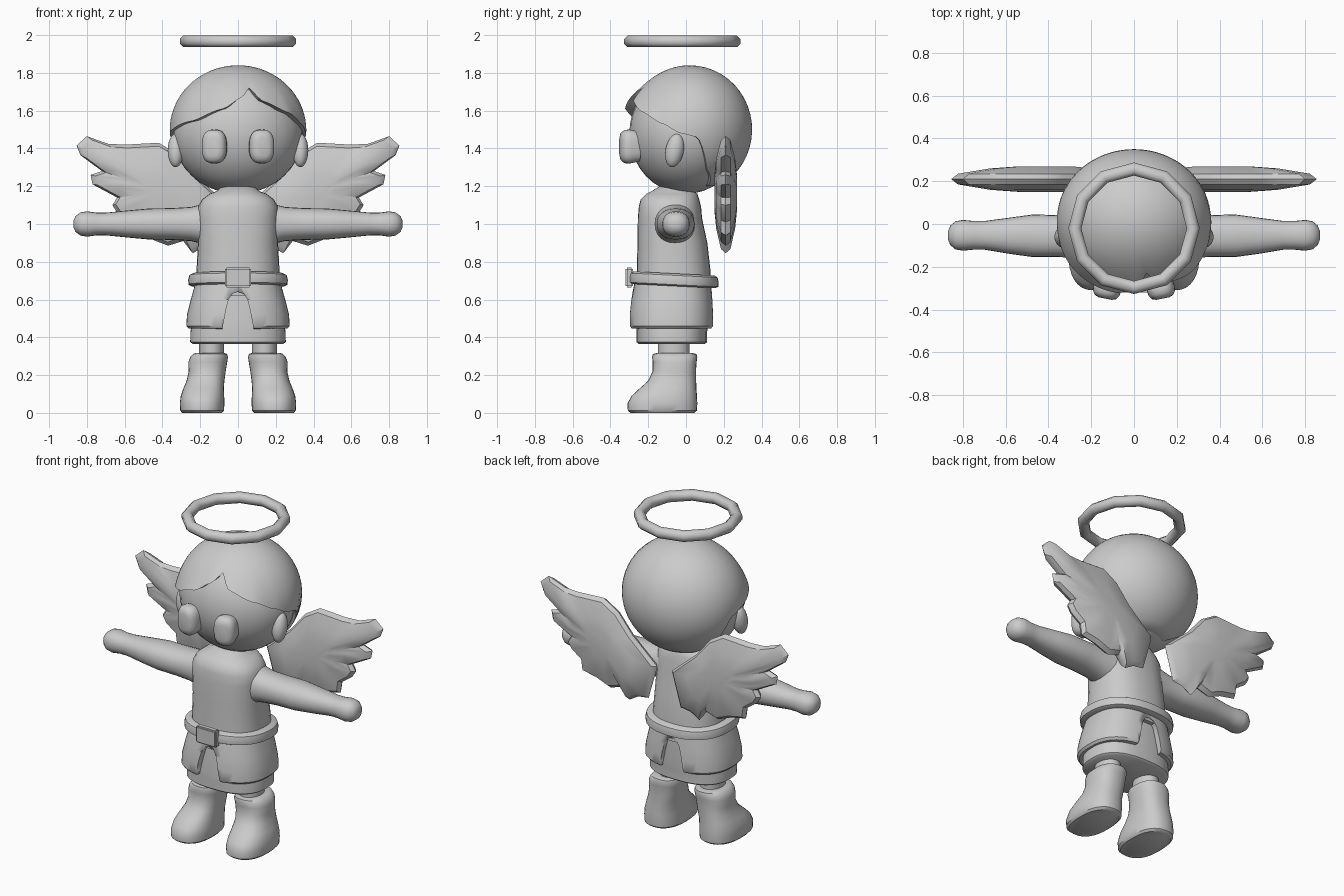
import bpy, bmesh
from math import sin, cos, pi, acos, radians
from mathutils import Matrix, Vector

if "Cube" in bpy.data.objects:
    bpy.data.objects.remove(bpy.data.objects["Cube"])


def finish(bm, name, mirror=False, angle=40):
    bmesh.ops.recalc_face_normals(bm, faces=bm.faces)
    me = bpy.data.meshes.new(name)
    bm.to_mesh(me)
    bm.free()
    ob = bpy.data.objects.new(name, me)
    bpy.context.collection.objects.link(ob)
    bpy.ops.object.select_all(action='DESELECT')
    ob.select_set(True)
    bpy.context.view_layer.objects.active = ob
    bpy.ops.object.shade_smooth_by_angle(angle=radians(angle))
    if mirror:
        ob.modifiers.new("mirror", 'MIRROR')
    return ob


def skin(bm, rows, cap=True):
    """Bridge closed rows of points with quads."""
    vs = [[bm.verts.new(p) for p in r] for r in rows]
    for a, b in zip(vs, vs[1:]):
        for i in range(len(a)):
            j = (i + 1) % len(a)
            bm.faces.new((a[i], a[j], b[j], b[i]))
    if cap:
        bm.faces.new(vs[0])
        bm.faces.new(vs[-1])
    return bm


def loft(name, rings, axis='z', power=2.0, n=32, slope=0, mirror=False, mat=None):
    """Rings are (t, centre u, centre v, radius u, radius v) along an axis."""
    rows = []
    for t, cu, cv, ru, rv in rings:
        row = []
        for k in range(n):
            c, s = cos(2 * pi * k / n), sin(2 * pi * k / n)
            u = cu + ru * abs(c) ** (2 / power) * (1 if c > 0 else -1)
            v = cv + rv * abs(s) ** (2 / power) * (1 if s > 0 else -1)
            row.append({'z': (u, v, t + slope * v), 'x': (t, u, v), 'y': (u, t, v)}[axis])
        rows.append(row)
    bm = skin(bmesh.new(), rows)
    if mat:
        bm.transform(mat)
    return finish(bm, name, mirror)


def ball(name, loc, radii, rot=0, mirror=False):
    bm = bmesh.new()
    m = Matrix.Translation(loc) @ Matrix.Rotation(rot, 4, 'X') @ Matrix.Diagonal((*radii, 1))
    bmesh.ops.create_uvsphere(bm, u_segments=32, v_segments=20, radius=1, matrix=m)
    return finish(bm, name, mirror)


# Halo: low-sided ring
rows = []
for i in range(13):
    a = 2 * pi * (i % 12) / 12
    rows.append([((0.277 + 0.033 * cos(b)) * sin(a), -0.02 + (0.277 + 0.033 * cos(b)) * cos(a),
                  1.967 + 0.033 * sin(b)) for b in (2 * pi * k / 8 + pi / 8 for k in range(8))])
bm = skin(bmesh.new(), rows, cap=False)
bmesh.ops.remove_doubles(bm, verts=bm.verts, dist=1e-4)
finish(bm, "halo", angle=50)

# Head, ears and eyes
ball("head", (0, 0, 1.48), (0.345, 0.30, 0.32))
ball("ear", (0.33, -0.06, 1.39), (0.042, 0.048, 0.09), rot=-0.2, mirror=True)
loft("eye", [(-0.05, 0, 0, 0.03, 0.05), (-0.043, 0, 0, 0.05, 0.073), (-0.025, 0, 0, 0.063, 0.088),
             (0, 0, 0, 0.066, 0.09), (0.05, 0, 0, 0.06, 0.08)], 'y', 2.7, mirror=True,
     mat=Matrix.Translation((0.125, -0.30, 1.41)) @ Matrix.Rotation(0.2, 4, 'Z'))

# Hair cap with swept fringe: (angle from front, hairline height, bulge)
LINE = [(-180, 1.2, 0), (-130, 1.2, 0), (-112, 1.28, 0), (-97, 1.46, 0), (-80, 1.49, .01),
        (-40, 1.545, .07), (-12, 1.61, .12), (3, 1.67, .10), (12, 1.72, .02), (22, 1.65, .09),
        (45, 1.59, .09), (65, 1.53, .03), (82, 1.48, .01), (97, 1.46, 0), (112, 1.28, 0),
        (130, 1.2, 0), (180, 1.2, 0)]


def hairline(d):
    for a, b in zip(LINE, LINE[1:]):
        if d <= b[0]:
            f = (d - a[0]) / (b[0] - a[0])
            f = (f + f * f * (3 - 2 * f)) / 2
            return a[1] + (b[1] - a[1]) * f, a[2] + (b[2] - a[2]) * f


def hair_point(d, t, inward=1.0):
    z, bulge = hairline(d)
    phi = acos((z - 1.5) / 0.34) * t
    k = sin(phi) * (1 + bulge * t ** 4) * inward
    return (0.36 * k * sin(radians(d)), 0.02 - 0.33 * k * cos(radians(d)), 1.5 + 0.34 * cos(phi))


angles = [-180 + 3 * i for i in range(120)]
rows = [[hair_point(d, t / 20) for d in angles] for t in range(1, 21)]
rows.append([hair_point(d, 1, 0.75) for d in angles])
bm = skin(bmesh.new(), rows, cap=False)
crown = list(bm.verts)[:120]
top = bm.verts.new((0, 0.02, 1.84))
for i in range(120):
    bm.faces.new((crown[i], crown[(i + 1) % 120], top))
finish(bm, "hair", angle=50)

# Torso and arms
loft("torso", [(0.62, 0, -.065, .225, .20), (0.75, 0, -.065, .22, .195), (0.9, 0, -.072, .212, .185),
               (1.03, 0, -.085, .215, .17), (1.09, 0, -.085, .212, .165), (1.13, 0, -.085, .19, .155),
               (1.16, 0, -.075, .15, .135), (1.175, 0, -.07, .11, .11), (1.2, 0, -.05, .09, .09)], power=2.4)
loft("arm", [(.1, -.06, 1.0, .11, .12), (.19, -.06, 1.0, .105, .105), (.25, -.06, 1.0, .098, .09),
             (.35, -.057, 1.0, .098, .084), (.47, -.055, 1.0, .1, .082), (.58, -.055, 1.0, .085, .072),
             (.70, -.053, 1.0, .067, .06), (.75, -.053, 1.0, .067, .06), (.80, -.053, 1.0, .072, .067),
             (.835, -.053, 1.0, .066, .061), (.86, -.053, 1.0, .045, .042), (.87, -.053, 1.0, .02, .02)],
     'x', 2.2, 24, mirror=True)

# Belt and buckle
loft("belt", [(.668, 0, -.065, .245, .22), (.676, 0, -.065, .262, .236), (.70, 0, -.065, .264, .238),
              (.725, 0, -.065, .258, .232), (.735, 0, -.065, .24, .215)], power=2.3, n=40, slope=-.05)
bm = bmesh.new()
bmesh.ops.create_cube(bm, size=1, matrix=Matrix.Translation((0, -.30, .717)) @ Matrix.Diagonal((.14, .04, .105, 1)))
bmesh.ops.bevel(bm, geom=bm.edges[:], offset=.008, segments=2, affect='EDGES')
finish(bm, "buckle")

# Skirt with an arched notch front and back, over an inner garment
loft("shorts", [(.365, 0, -.075, .24, .175), (.375, 0, -.075, .253, .187), (.43, 0, -.075, .252, .187),
                (.47, 0, -.073, .245, .19), (.69, 0, -.065, .2, .17)], power=2.5, n=40)
skirt = loft("skirt", [(.445, 0, -.077, .225, .18), (.447, 0, -.077, .262, .215), (.46, 0, -.077, .274, .225),
                       (.52, 0, -.077, .27, .224), (.60, 0, -.075, .25, .216), (.70, 0, -.07, .222, .2)],
             power=2.5, n=48)
arch = [(.09, .40), (.078, .47), (.064, .545), (.05, .60), (.03, .632), (0, .64)]
arch += [(-x, z) for x, z in arch[-2::-1]]
cutter = finish(skin(bmesh.new(), [[(x, y, z) for x, z in arch] for y in (-.6, .5)]), "skirt_cutter")
cutter.hide_render = True
bpy.context.view_layer.objects.active = skirt
mod = skirt.modifiers.new("notch", 'BOOLEAN')
mod.operation, mod.solver, mod.object = 'DIFFERENCE', 'EXACT', cutter
bpy.ops.object.modifier_apply(modifier=mod.name)
bpy.data.objects.remove(cutter)

# Legs and boots
loft("leg", [(.25, .14, -.065, .066, .083), (.42, .14, -.065, .066, .083)], mirror=True)
loft("boot", [(0, .19, -.125, .105, .168), (.012, .19, -.125, .116, .183), (.05, .19, -.125, .118, .185),
              (.09, .188, -.115, .115, .173), (.13, .182, -.095, .107, .15), (.17, .172, -.073, .1, .127),
              (.22, .163, -.062, .098, .115), (.27, .16, -.06, .103, .116), (.295, .153, -.06, .1, .12),
              (.312, .148, -.06, .09, .115), (.317, .148, -.06, .075, .095)], power=2.4, mirror=True)

# Wings: feathered outline puffed toward the middle
outline = [(.05, 1.10), (.22, 1.25), (.32, 1.37), (.42, 1.43), (.6, 1.42), (.69, 1.425), (.80, 1.465),
           (.855, 1.415), (.835, 1.365), (.72, 1.28), (.78, 1.26), (.77, 1.21), (.64, 1.14), (.665, 1.10),
           (.64, 1.06), (.57, 1.01), (.56, .94), (.46, .92), (.37, .885), (.29, .91), (.24, .845),
           (.18, .88), (.11, .89)]
rows = [[(.4 + (x - .4) * s, .21 + y, 1.17 + (z - 1.17) * s) for x, z in outline]
        for s, y in ((.3, -.06), (.6, -.05), (.93, -.025), (1, 0), (.93, .025), (.6, .05), (.3, .06))]
finish(skin(bmesh.new(), rows), "wing", mirror=True, angle=35)
